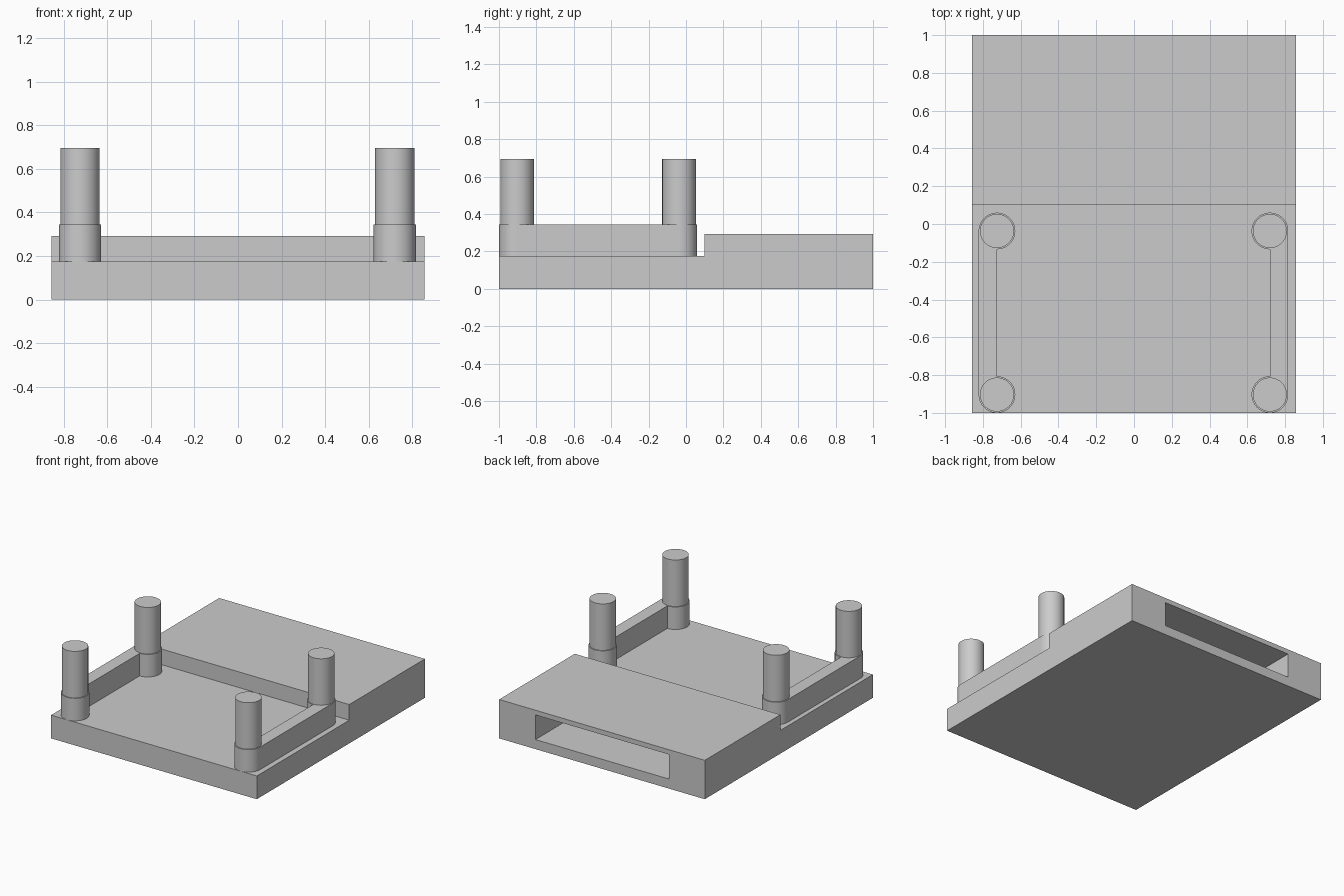
import bpy
import bmesh

if "Cube" in bpy.data.objects:
    bpy.data.objects.remove(bpy.data.objects["Cube"])

grey = bpy.data.materials.new("plain_grey")
grey.diffuse_color = (0.6, 0.6, 0.6, 1)
grey.use_nodes = True
grey.node_tree.nodes["Principled BSDF"].inputs["Base Color"].default_value = grey.diffuse_color

CX = -0.003           # centre line of posts, rails and slot
POST_X = 0.7225       # post distance from the centre line
POST_Y = (-0.903, -0.037)
COLLAR_R, POST_R = 0.097, 0.09
DECK, RAIL_TOP, POST_TOP = 0.175, 0.345, 0.695


def prism(name, profile, x0, x1):
    """Extrude a (y, z) profile along x."""
    bm = bmesh.new()
    face = bm.faces.new([bm.verts.new((x0, y, z)) for y, z in profile])
    ext = bmesh.ops.extrude_face_region(bm, geom=[face])
    verts = [g for g in ext["geom"] if isinstance(g, bmesh.types.BMVert)]
    bmesh.ops.translate(bm, vec=(x1 - x0, 0, 0), verts=verts)
    bmesh.ops.recalc_face_normals(bm, faces=bm.faces)
    me = bpy.data.meshes.new(name)
    bm.to_mesh(me)
    bm.free()
    me.materials.append(grey)
    ob = bpy.data.objects.new(name, me)
    bpy.context.collection.objects.link(ob)
    return ob


def box(name, x0, x1, y0, y1, z0, z1):
    return prism(name, [(y0, z0), (y1, z0), (y1, z1), (y0, z1)], x0, x1)


def cylinder(name, x, y, r, z0, z1):
    bpy.ops.mesh.primitive_cylinder_add(
        vertices=64, radius=r, depth=z1 - z0, location=(x, y, (z0 + z1) / 2))
    ob = bpy.context.object
    ob.name = name
    ob.data.materials.append(grey)
    bpy.ops.object.shade_smooth_by_angle()


# Stepped base: low deck in front, raised block behind
base = prism("base", [(-1, 0), (1, 0), (1, 0.293), (0.1, 0.293),
                      (0.1, DECK), (-1, DECK)], -0.857, 0.857)

# Deep slot opening in the back of the raised block
cutter = box("slot_cutter", CX - 0.557, CX + 0.557, 0.14, 1.1, 0.072, 0.257)
cutter.hide_render = True
cutter.hide_set(True)
cut = base.modifiers.new("slot", "BOOLEAN")
cut.operation = "DIFFERENCE"
cut.solver = "EXACT"
cut.object = cutter
bpy.context.view_layer.objects.active = base
bpy.ops.object.modifier_apply(modifier=cut.name)
bpy.data.objects.remove(cutter)

# Side rails with a collared post at each end
for side, label in ((-1, "left"), (1, "right")):
    x = CX + side * POST_X
    xs = sorted((x, x + side * COLLAR_R))
    box(f"{label}_rail", xs[0], xs[1], POST_Y[0], POST_Y[1], DECK, RAIL_TOP)
    for y, end in zip(POST_Y, ("front", "rear")):
        cylinder(f"{label}_{end}_collar", x, y, COLLAR_R, DECK, RAIL_TOP)
        cylinder(f"{label}_{end}_post", x, y, POST_R, RAIL_TOP, POST_TOP)
